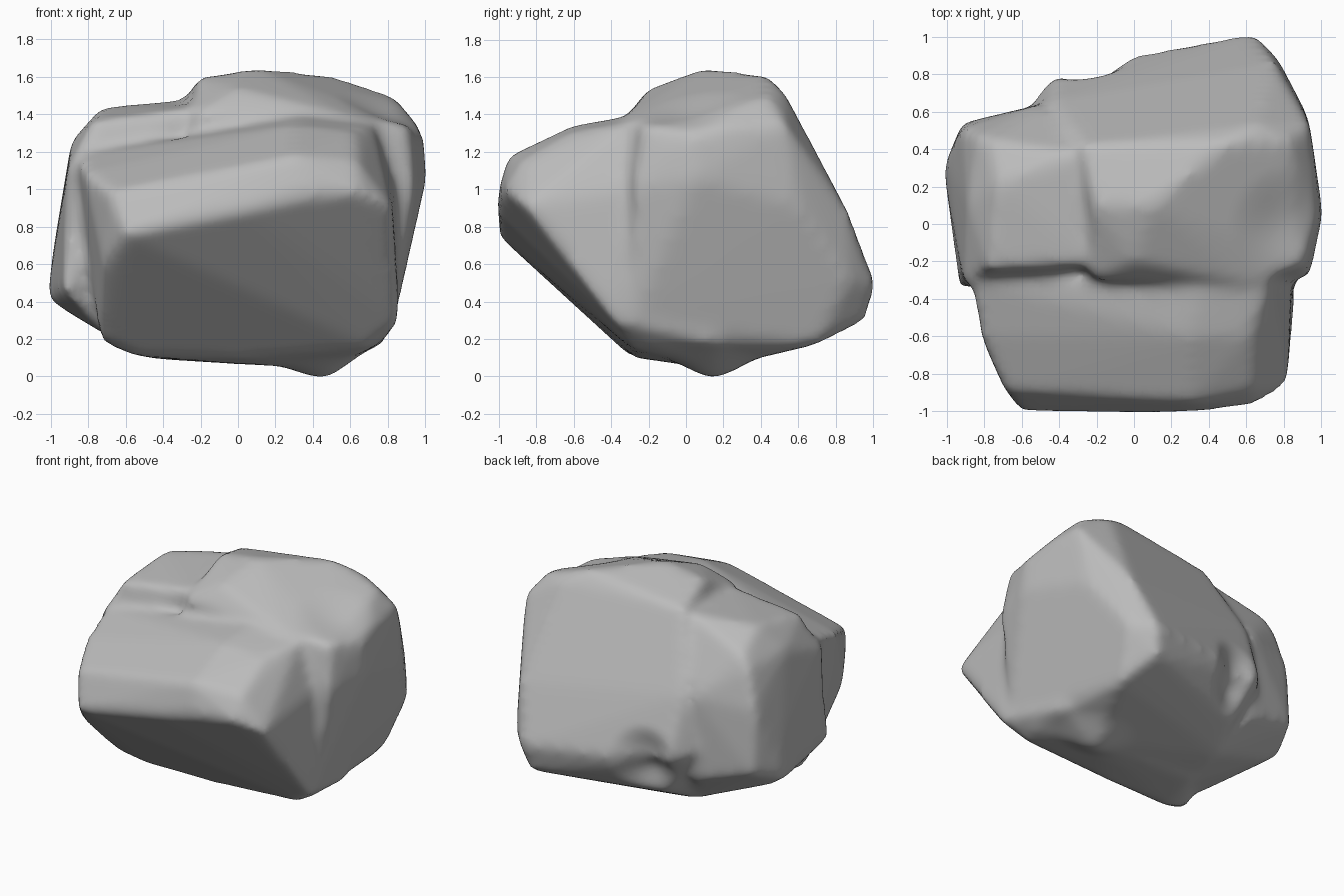
import bpy
import bmesh
from mathutils import Vector

default_cube = bpy.data.objects.get("Cube")
if default_cube:
    bpy.data.objects.remove(default_cube, do_unlink=True)

# Stone colour
stone = bpy.data.materials.new("stone grey")
stone.use_nodes = True
grey = (0.5, 0.5, 0.5, 1)
stone.diffuse_color = grey
stone.node_tree.nodes["Principled BSDF"].inputs["Base Color"].default_value = grey

# Overhanging front slab
front_slab = [
    (-.6, -1.01, .75), (.05, -1.02, .88), (.35, -1, 1), (.65, -.97, .98),
    (.82, -.86, .9), (.3, -.95, 1.17), (.64, -.88, 1.14), (.62, -.6, 1.3),
    (.3, -.6, 1.335), (-.69, -.89, .98), (-.72, -.8, .58), (-.82, -.6, 1.08),
    (-.87, -.3, 1.17), (.35, -.28, 1.39), (.72, -.3, 1.35), (.84, -.3, 1),
    (.86, -.38, .28), (-.74, -.4, .2), (-.72, -.28, .17), (-.55, -.3, .1),
    (0, -.27, .09), (.7, -.3, .15), (.46, .15, .03), (.77, .2, .16),
    (-.4, .1, .08),
]

# Tall block at the back
back_block = [
    (-.22, -.3, 1.4), (0, -.2, 1.53), (-.22, .1, 1.59), (.1, .1, 1.64),
    (-.28, .42, 1.5), (.5, .44, 1.6), (.65, .53, 1.51), (.83, .44, 1.49),
    (.6, -.32, 1.38), (.91, -.22, 1.33), (.99, .05, 1.3), (.94, .53, 1.34),
    (1.01, .05, 1.05), (.94, -.28, 1), (.84, -.28, .3), (.92, .6, .9),
    (.75, .87, .87), (.78, .87, .5), (.64, 1.02, .48), (0, .88, .5),
    (-.41, .82, .55), (-.53, .67, .6), (-.44, .66, 1), (.6, .96, .29),
    (.7, .7, .16), (.46, .15, .03), (-.3, .66, .25), (-.4, .4, .13),
    (-.45, 0, .09), (-.2, -.2, .09), (.74, -.2, .15),
]

# Lower shoulder on the side
side_shoulder = [
    (-.87, -.26, 1.17), (-.77, -.24, 1.36), (-.22, -.22, 1.43), (-.3, .38, 1.47),
    (-.73, .22, 1.43), (-.77, .45, 1.31), (-.89, .1, 1.25), (-.84, .47, 1.22),
    (-.92, .51, .95), (-.99, .3, .65), (-1.02, .3, .41), (-.9, .3, .33),
    (-.92, .54, .5), (-.5, .64, 1), (-.5, .63, .38), (-.72, -.2, .22),
    (-.93, -.35, .45), (-.91, -.31, 1.1), (-.4, .4, .14), (-.45, 0, .1),
    (0, 0, .8),
]


def add_hull(bm, points):
    """Wrap a closed convex chunk around the given corners."""
    chunk = bmesh.new()
    for point in points:
        chunk.verts.new(point)
    result = bmesh.ops.convex_hull(chunk, input=chunk.verts[:])
    inside = set(result["geom_interior"]) | set(result["geom_unused"])
    loose = [item for item in inside if isinstance(item, bmesh.types.BMVert)]
    bmesh.ops.delete(chunk, geom=loose, context="VERTS")
    bmesh.ops.recalc_face_normals(chunk, faces=chunk.faces[:])
    mesh = bpy.data.meshes.new("chunk")
    chunk.to_mesh(mesh)
    chunk.free()
    bm.from_mesh(mesh)
    bpy.data.meshes.remove(mesh)


bm = bmesh.new()
for chunk_points in (front_slab, back_block, side_shoulder):
    add_hull(bm, chunk_points)
rock_mesh = bpy.data.meshes.new("rock")
bm.to_mesh(rock_mesh)
bm.free()
rock = bpy.data.objects.new("rock", rock_mesh)
bpy.context.collection.objects.link(rock)

# Fuse the chunks and wear down their edges
fuse = rock.modifiers.new("fuse", "REMESH")
fuse.mode = "VOXEL"
fuse.voxel_size = 0.03
wear = rock.modifiers.new("wear", "SMOOTH")
wear.factor = 0.5
wear.iterations = 14
depsgraph = bpy.context.evaluated_depsgraph_get()
worn_mesh = bpy.data.meshes.new_from_object(rock.evaluated_get(depsgraph))
rock.modifiers.clear()
rock.data = worn_mesh
bpy.data.meshes.remove(rock_mesh)
worn_mesh.name = "rock"


def press(mesh, centre, radius, push):
    """Push a soft hollow or swelling into the surface."""
    centre, push = Vector(centre), Vector(push)
    for vert in mesh.vertices:
        falloff = 1 - (vert.co - centre).length / radius
        if falloff > 0:
            vert.co += push * falloff * falloff * (3 - 2 * falloff)


# Hollows low on the back and along the upper edge, and the foot underneath
press(worn_mesh, (-.22, .77, .5), .28, (.01, -.12, .01))
press(worn_mesh, (.82, 0, 1.45), .32, (-.02, 0, -.03))
press(worn_mesh, (.46, .15, .04), .28, (0, 0, -.05))

# Rest the lowest point on the ground
ground = min(vert.co.z for vert in worn_mesh.vertices)
for vert in worn_mesh.vertices:
    vert.co.z -= ground

worn_mesh.materials.clear()
worn_mesh.materials.append(stone)
for polygon in worn_mesh.polygons:
    polygon.material_index = 0
    polygon.use_smooth = True
